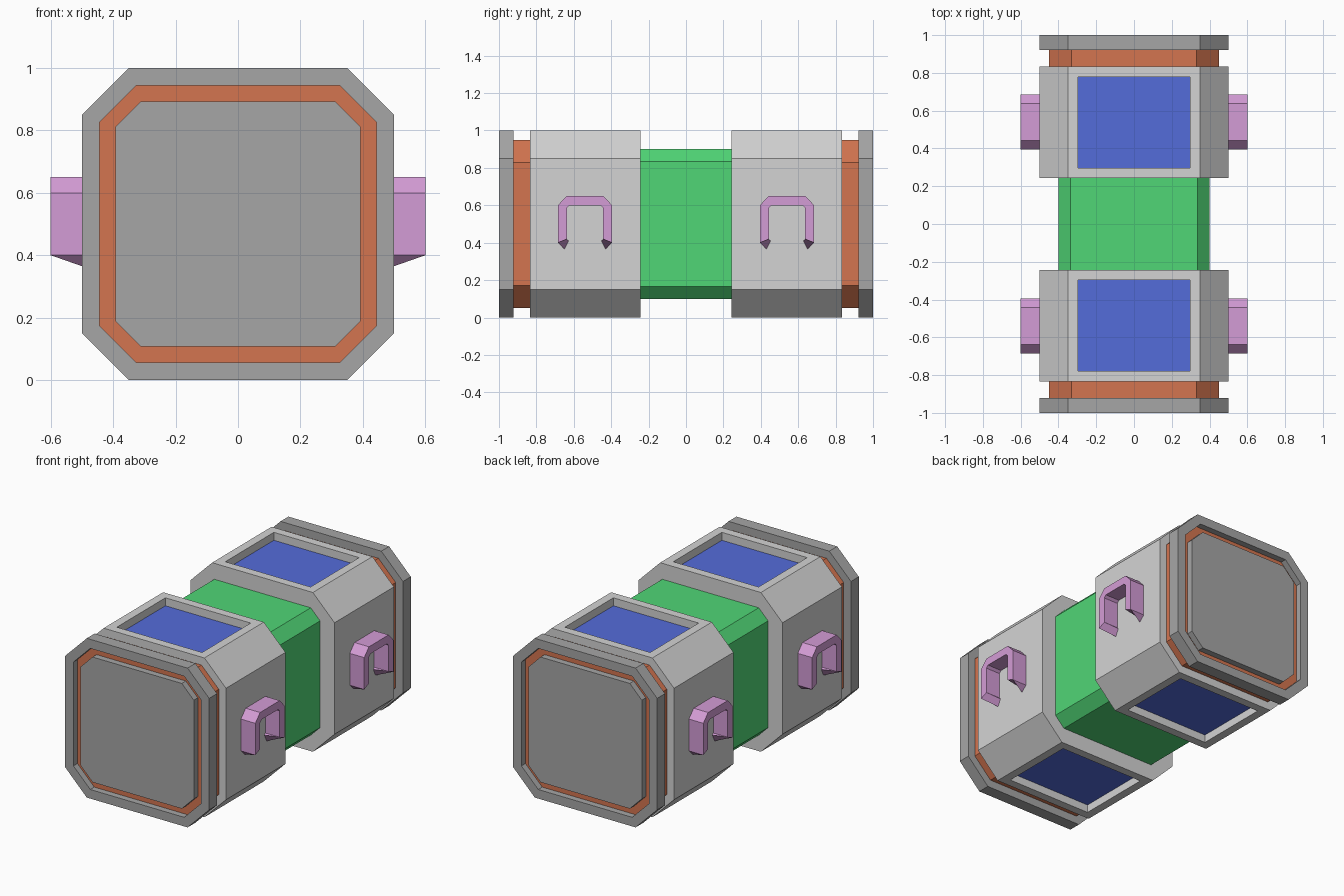
import bpy
import bmesh

cube = bpy.data.objects.get("Cube")
if cube:
    bpy.data.objects.remove(cube, do_unlink=True)


def material(name, rgb):
    """Make a flat material from display values, stored as linear."""
    color = [(c / 255 / 12.92 if c < 11 else ((c / 255 + 0.055) / 1.055) ** 2.4) for c in rgb] + [1]
    m = bpy.data.materials.new(name)
    m.use_nodes = True
    m.diffuse_color = color
    m.node_tree.nodes["Principled BSDF"].inputs["Base Color"].default_value = color
    return m


light_grey = material("light grey shell", (212, 212, 212))
mid_grey = material("mid grey end", (166, 166, 166))
green = material("green core", (80, 214, 118))
blue = material("blue panel", (84, 108, 218))
orange = material("orange seal", (212, 117, 80))
pink = material("pink handle", (212, 156, 214))


def loft(bm, rings, closed=False):
    """Skin rings of points; either cap the ends or join last to first."""
    rows = [[bm.verts.new(p) for p in ring] for ring in rings]
    pairs = list(zip(rows, rows[1:]))
    if closed:
        pairs.append((rows[-1], rows[0]))
    else:
        bm.faces.new(rows[0])
        bm.faces.new(rows[-1])
    for a, b in pairs:
        for i in range(len(a)):
            j = (i + 1) % len(a)
            bm.faces.new((a[i], a[j], b[j], b[i]))
    bmesh.ops.remove_doubles(bm, verts=bm.verts[:], dist=0.0005)
    bmesh.ops.recalc_face_normals(bm, faces=bm.faces[:])
    bm.normal_update()


def octagon(half, cut, y):
    """Square section with cut corners, centred at mid height."""
    s = half - cut
    pts = [(half, -s), (half, s), (s, half), (-s, half),
           (-half, s), (-half, -s), (-s, -half), (s, -half)]
    return [(x, y, z + 0.5) for x, z in pts]


def finish(name, bm, mats, mirror=(False, True, False)):
    mesh = bpy.data.meshes.new(name)
    bm.to_mesh(mesh)
    bm.free()
    for m in mats:
        mesh.materials.append(m)
    obj = bpy.data.objects.new(name, mesh)
    bpy.context.collection.objects.link(obj)
    if any(mirror):
        mod = obj.modifiers.new("Mirror", "MIRROR")
        mod.use_axis = mirror
        mod.use_mirror_merge = False
    return obj


# Central core
bm = bmesh.new()
loft(bm, [octagon(0.4, 0.065, -0.26), octagon(0.4, 0.065, 0.26)])
finish("central_core", bm, [green], (False, False, False))

# Outer shells with sunken panels on top and bottom
bm = bmesh.new()
loft(bm, [octagon(0.5, 0.15, 0.243), octagon(0.5, 0.15, 0.833)])
panels = [f for f in bm.faces if abs(f.normal.z) > 0.99]
bmesh.ops.inset_individual(bm, faces=panels, thickness=0.076, depth=0)
for panel in panels:
    shift = -0.05 if panel.normal.z > 0 else 0.05
    new = bmesh.ops.extrude_discrete_faces(bm, faces=[panel])["faces"][0]
    bmesh.ops.translate(bm, verts=new.verts[:], vec=(0, 0, shift))
    new.material_index = 1
finish("shells", bm, [light_grey, blue])

# Seals between shells and end rims, also the floor of the end grooves
bm = bmesh.new()
loft(bm, [octagon(0.45, 0.12, 0.81), octagon(0.45, 0.12, 0.96)])
finish("seals", bm, [orange])

# End rims
bm = bmesh.new()
loft(bm, [octagon(0.5, 0.15, 0.922), octagon(0.5, 0.15, 1),
          octagon(0.443, 0.117, 1), octagon(0.443, 0.117, 0.922)], closed=True)
finish("end_rims", bm, [mid_grey])

# End plates
bm = bmesh.new()
loft(bm, [octagon(0.393, 0.083, 0.93), octagon(0.393, 0.083, 1)])
finish("end_plates", bm, [mid_grey])

# Side handles: arches with chamfered corners and feet tapering to the shell
CENTRE, WALL, GRIP = 0.54, 0.5, 0.6


def handle_ring(side, outer, inner, wall_outer=None, wall_inner=None):
    pts = [(GRIP, outer), (WALL, wall_outer or outer),
           (WALL, wall_inner or inner), (GRIP, inner)]
    return [(x, CENTRE + side * u, z) for x, (u, z) in pts]


steps = [((0.145, 0.40), (0.097, 0.42), (0.11, 0.365), (0.088, 0.41)),
         ((0.145, 0.40), (0.097, 0.42)),
         ((0.145, 0.60), (0.097, 0.585)),
         ((0.098, 0.65), (0.083, 0.60))]
bm = bmesh.new()
loft(bm, [handle_ring(-1, *s) for s in steps] + [handle_ring(1, *s) for s in reversed(steps)])
finish("side_handles", bm, [pink], (True, True, False))
